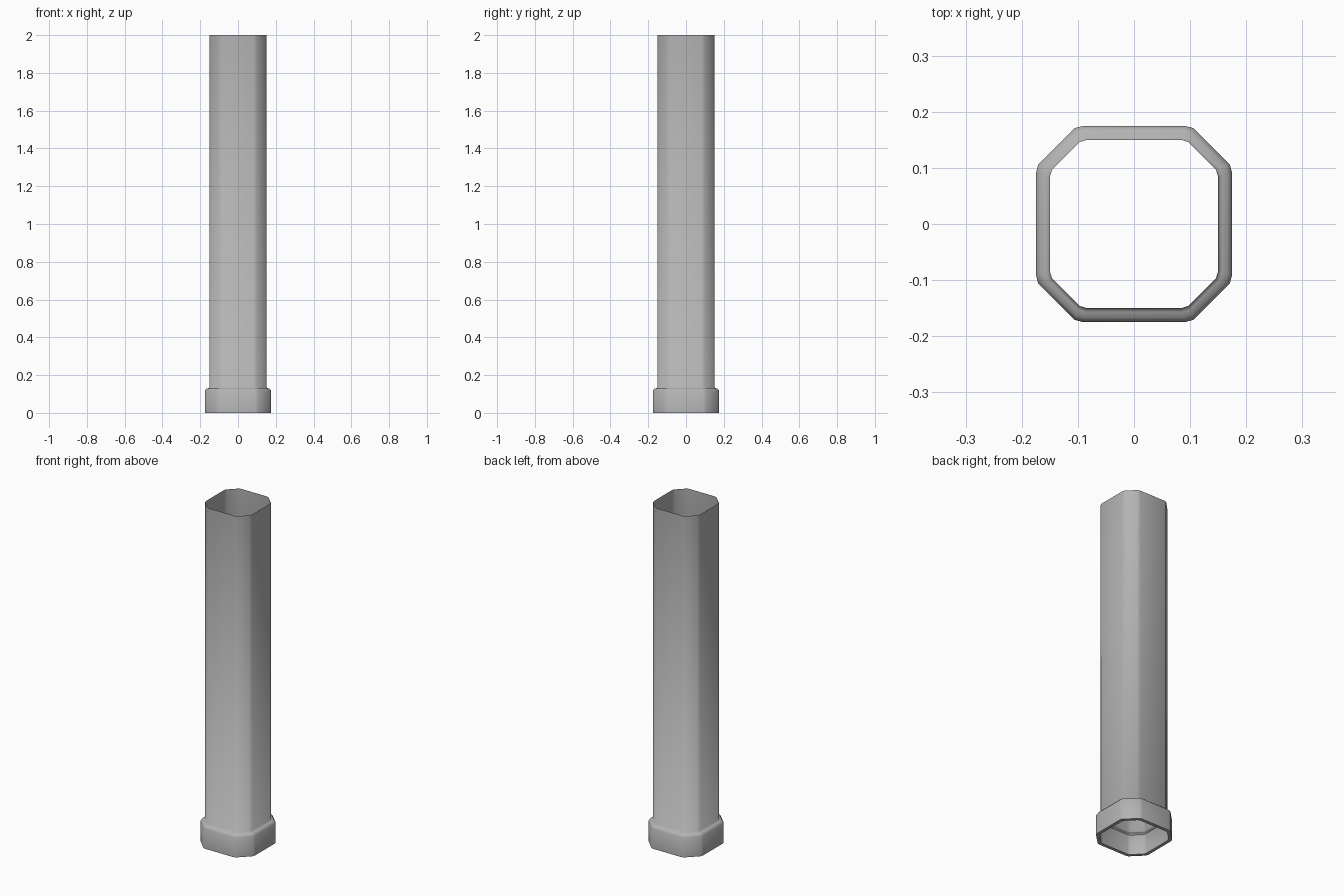
import bpy, bmesh, math

if "Cube" in bpy.data.objects:
    bpy.data.objects.remove(bpy.data.objects["Cube"])

grey = bpy.data.materials.new("dark_grey")
grey.diffuse_color = (0.45, 0.45, 0.45, 1)
grey.use_nodes = True
grey.node_tree.nodes["Principled BSDF"].inputs["Base Color"].default_value = grey.diffuse_color


def section(r):
    """Square outline of half-width r with softened diagonal corners."""
    d = r - 0.15
    a = 0.084 + 0.24 * d          # end of the flat side
    b = 0.097 + 0.35 * d          # start of the diagonal
    c = 0.146 + d                 # rounding between the two
    quarter = [(r, a), (c, b), (b, c), (a, r)]
    pts = []
    for _ in range(4):
        pts += quarter
        quarter = [(-y, x) for x, y in quarter]
    return pts


def sweep(name, profile):
    """Skin the outline through (half-width, height) rings."""
    bm = bmesh.new()
    rings = [[bm.verts.new((x, y, z)) for x, y in section(r)] for r, z in profile]
    n = len(rings[0])
    for lo, hi in zip(rings, rings[1:]):
        for i in range(n):
            j = (i + 1) % n
            bm.faces.new((lo[i], lo[j], hi[j], hi[i]))
    me = bpy.data.meshes.new(name)
    bm.to_mesh(me)
    bm.free()
    me.materials.append(grey)
    ob = bpy.data.objects.new(name, me)
    bpy.context.collection.objects.link(ob)
    bpy.context.view_layer.objects.active = ob
    ob.select_set(True)
    bpy.ops.object.shade_smooth_by_angle(angle=math.radians(75))
    ob.select_set(False)


# Inner ledge, socket wall, bottom rim, outer collar wall
socket = [(0.15, 0.115), (0.156, 0.11), (0.156, 0.0), (0.175, 0.0)]
# Rounded shoulder blending into the open shaft
shoulder = [(0.175, 0.118), (0.167, 0.129), (0.157, 0.131), (0.15, 0.135)]
sweep("pipe", socket + shoulder + [(0.15, 2.0)])
